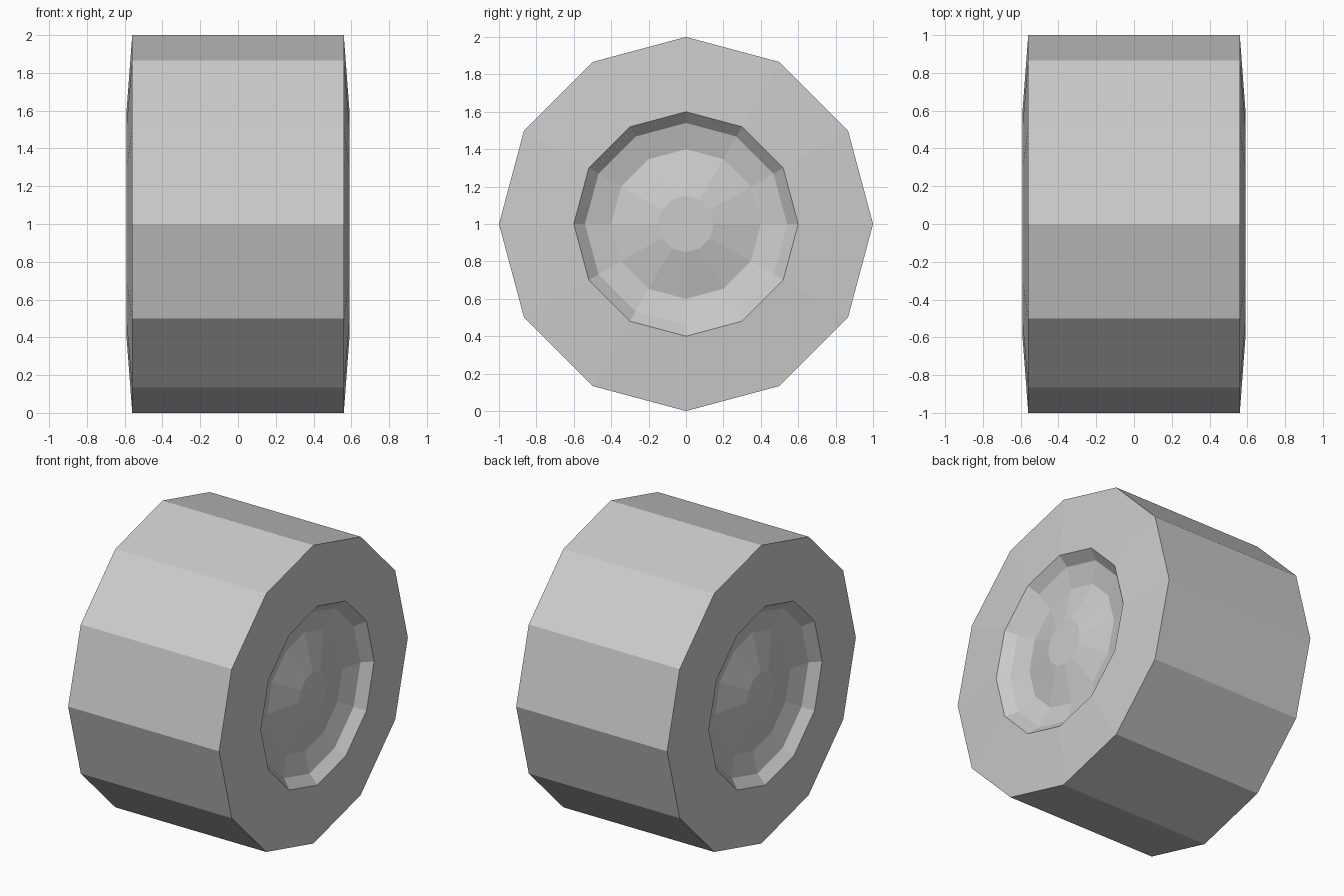
import bpy, bmesh
from math import cos, sin, tau

SIDES = 12

cube = bpy.data.objects.get("Cube")
if cube:
    bpy.data.objects.remove(cube, do_unlink=True)

grey = bpy.data.materials.new("light grey")
grey.use_nodes = True
colour = (0.6, 0.6, 0.6, 1)
grey.diffuse_color = colour
grey.node_tree.nodes["Principled BSDF"].inputs["Base Color"].default_value = colour

# Half profile as (x, radius): tread edge, sidewall, rim wall, dish, hub cap
half = [(0.56, 1.0), (0.59, 0.6), (0.53, 0.54), (0.495, 0.4), (0.555, 0.15)]
profile = [(-x, r) for x, r in reversed(half)] + half

# Wheel: the profile turned around the x axis, closed by the hub caps
bm = bmesh.new()
rings = [[bm.verts.new((x, r * cos(tau * i / SIDES), 1 + r * sin(tau * i / SIDES)))
          for i in range(SIDES)] for x, r in profile]
for a, b in zip(rings, rings[1:]):
    for i in range(SIDES):
        j = (i + 1) % SIDES
        bm.faces.new((a[i], a[j], b[j], b[i]))
bm.faces.new(rings[0])
bm.faces.new(rings[-1])
bmesh.ops.recalc_face_normals(bm, faces=bm.faces)

mesh = bpy.data.meshes.new("wheel")
bm.to_mesh(mesh)
bm.free()
mesh.materials.append(grey)
wheel = bpy.data.objects.new("wheel", mesh)
bpy.context.collection.objects.link(wheel)
